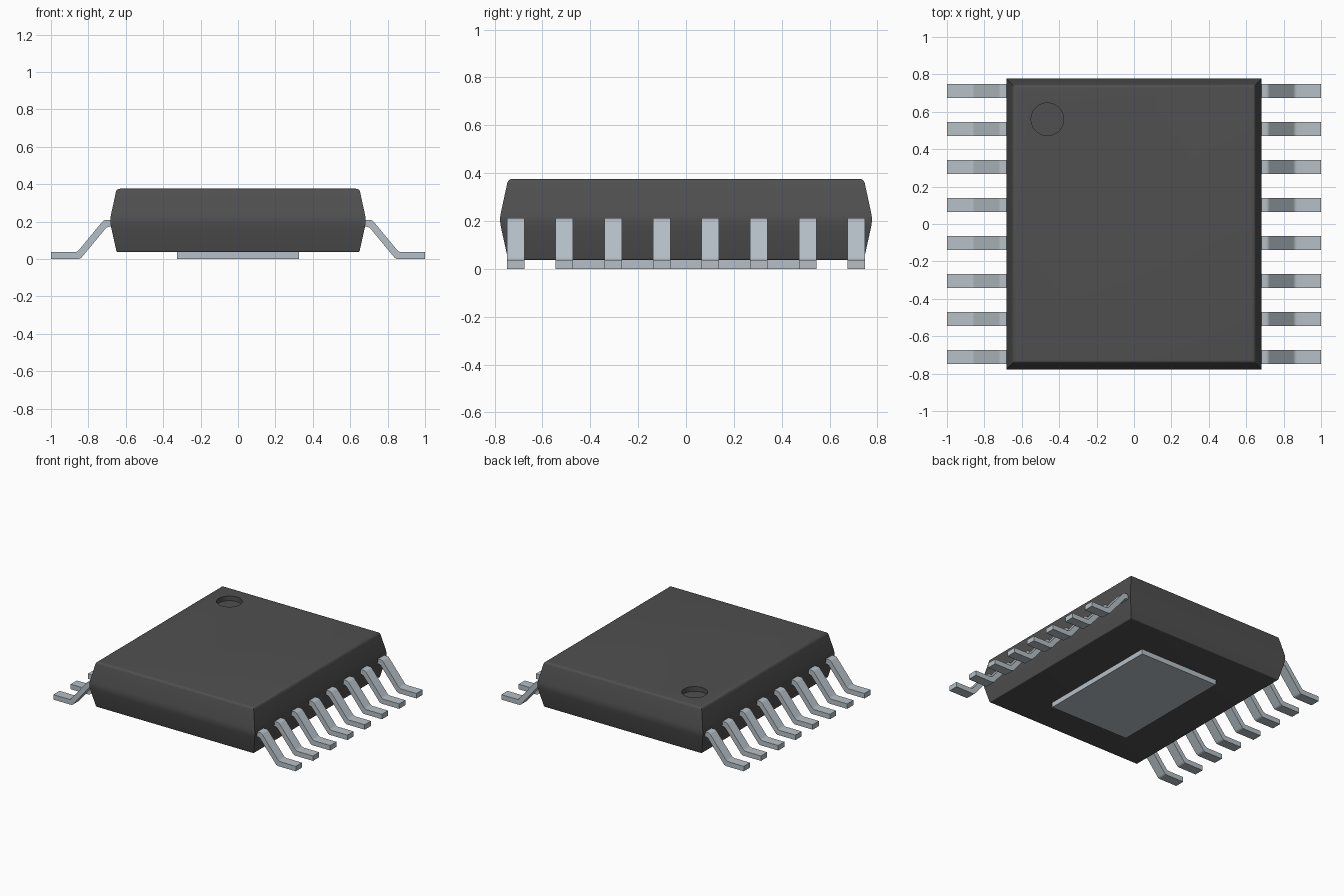
import bpy, bmesh
from math import radians
from mathutils import Vector

default = bpy.data.objects.get("Cube")
if default:
    bpy.data.objects.remove(default, do_unlink=True)


def make_material(name, rgb, roughness):
    mat = bpy.data.materials.new(name)
    mat.use_nodes = True
    mat.diffuse_color = (*rgb, 1)
    shader = mat.node_tree.nodes["Principled BSDF"]
    shader.inputs["Base Color"].default_value = (*rgb, 1)
    shader.inputs["Roughness"].default_value = roughness
    return mat


plastic = make_material("charcoal plastic", (0.08, 0.08, 0.08), 0.7)
metal = make_material("tinned metal", (0.47, 0.53, 0.57), 0.5)


def fillet(before, corner, after, radius, steps=4):
    """Points of a rounded corner that starts and ends at a set distance from it."""
    a, c, b = Vector(before), Vector(corner), Vector(after)
    start = c + (a - c).normalized() * radius
    end = c + (b - c).normalized() * radius
    return [(1 - t) ** 2 * start + 2 * t * (1 - t) * c + t * t * end
            for t in (i / steps for i in range(steps + 1))]


def finish(bm, name, mat):
    bmesh.ops.recalc_face_normals(bm, faces=bm.faces)
    mesh = bpy.data.meshes.new(name)
    bm.to_mesh(mesh)
    bm.free()
    mesh.materials.append(mat)
    obj = bpy.data.objects.new(name, mesh)
    bpy.context.collection.objects.link(obj)
    return obj


def activate(obj):
    bpy.ops.object.select_all(action='DESELECT')
    obj.select_set(True)
    bpy.context.view_layer.objects.active = obj


def smooth(obj):
    activate(obj)
    bpy.ops.object.shade_smooth_by_angle(angle=radians(30))


# Package body: rectangular rings lofted along a side profile of (inset, height)
HALF_X, HALF_Y = 0.686, 0.78
BOTTOM, MIDDLE, TOP = 0.037, 0.205, 0.376
INSET = 0.037
low, mid, high = (INSET, BOTTOM), (0, MIDDLE), (INSET, TOP)
profile = (fillet((1, BOTTOM), low, mid, 0.008)
           + fillet(low, mid, high, 0.03)
           + fillet(mid, high, (1, TOP), 0.018))
bm = bmesh.new()
rings = []
for inset, z in profile:
    x, y = HALF_X - inset, HALF_Y - inset
    rings.append([bm.verts.new(p) for p in
                  ((x, y, z), (-x, y, z), (-x, -y, z), (x, -y, z))])
for lower, upper in zip(rings, rings[1:]):
    for i in range(4):
        j = (i + 1) % 4
        bm.faces.new((lower[i], lower[j], upper[j], upper[i]))
bm.faces.new(rings[0])
bm.faces.new(rings[-1])
body = finish(bm, "package_body", plastic)

# Round orientation recess in the top
DEPTH = 0.035
bpy.ops.mesh.primitive_cylinder_add(vertices=48, radius=0.087, depth=2 * DEPTH,
                                    location=(-0.463, 0.56, TOP))
cutter = bpy.context.object
cutter.name = "recess_cutter"
cutter.hide_render = True
cutter.data.materials.append(plastic)
cut = body.modifiers.new("recess", 'BOOLEAN')
cut.operation = 'DIFFERENCE'
cut.solver = 'EXACT'
cut.object = cutter
activate(body)
bpy.ops.object.modifier_apply(modifier=cut.name)
bpy.data.objects.remove(cutter, do_unlink=True)
smooth(body)

# Thermal pad under the body
bpy.ops.mesh.primitive_cube_add(size=1, location=(0, 0, 0.02))
pad = bpy.context.object
pad.name = "thermal_pad"
pad.scale = (0.65, 0.945, 0.04)
pad.data.materials.append(metal)

# Gull-wing lead: bent strip profile in x and z, extruded along y
THICK, WIDTH, PITCH = 0.037, 0.073, 0.2032
SHOULDER = 0.21
top = [(0.66, SHOULDER), (0.717, SHOULDER), (0.86, THICK), (1, THICK)]
under = [(0.66, SHOULDER - THICK), (0.70, SHOULDER - THICK), (0.843, 0), (1, 0)]


def bent_line(p):
    return [p[0], *fillet(*p[:3], 0.014), *fillet(*p[1:], 0.014), p[3]]


bm = bmesh.new()
sides = []
for y in (-WIDTH / 2, WIDTH / 2):
    sides.append([[bm.verts.new((p[0], y, p[1])) for p in bent_line(line)]
                  for line in (top, under)])
(top_a, under_a), (top_b, under_b) = sides
last = len(top_a) - 1
for i in range(last):
    for p, q in ((top_a, top_b), (under_a, under_b),
                 (top_a, under_a), (top_b, under_b)):
        bm.faces.new((p[i], p[i + 1], q[i + 1], q[i]))
for i in (0, last):
    bm.faces.new((top_a[i], top_b[i], under_b[i], under_a[i]))
lead = finish(bm, "left_lead_1", metal)
smooth(lead)

# Eight leads on each side, the right row turned half a circle
for side, angle in (("left", 0), ("right", 180)):
    for n in range(8):
        first = side == "left" and n == 0
        obj = lead if first else lead.copy()
        if not first:
            bpy.context.collection.objects.link(obj)
        obj.name = f"{side}_lead_{n + 1}"
        obj.location.y = (n - 3.5) * PITCH
        obj.rotation_euler.z = radians(angle)
